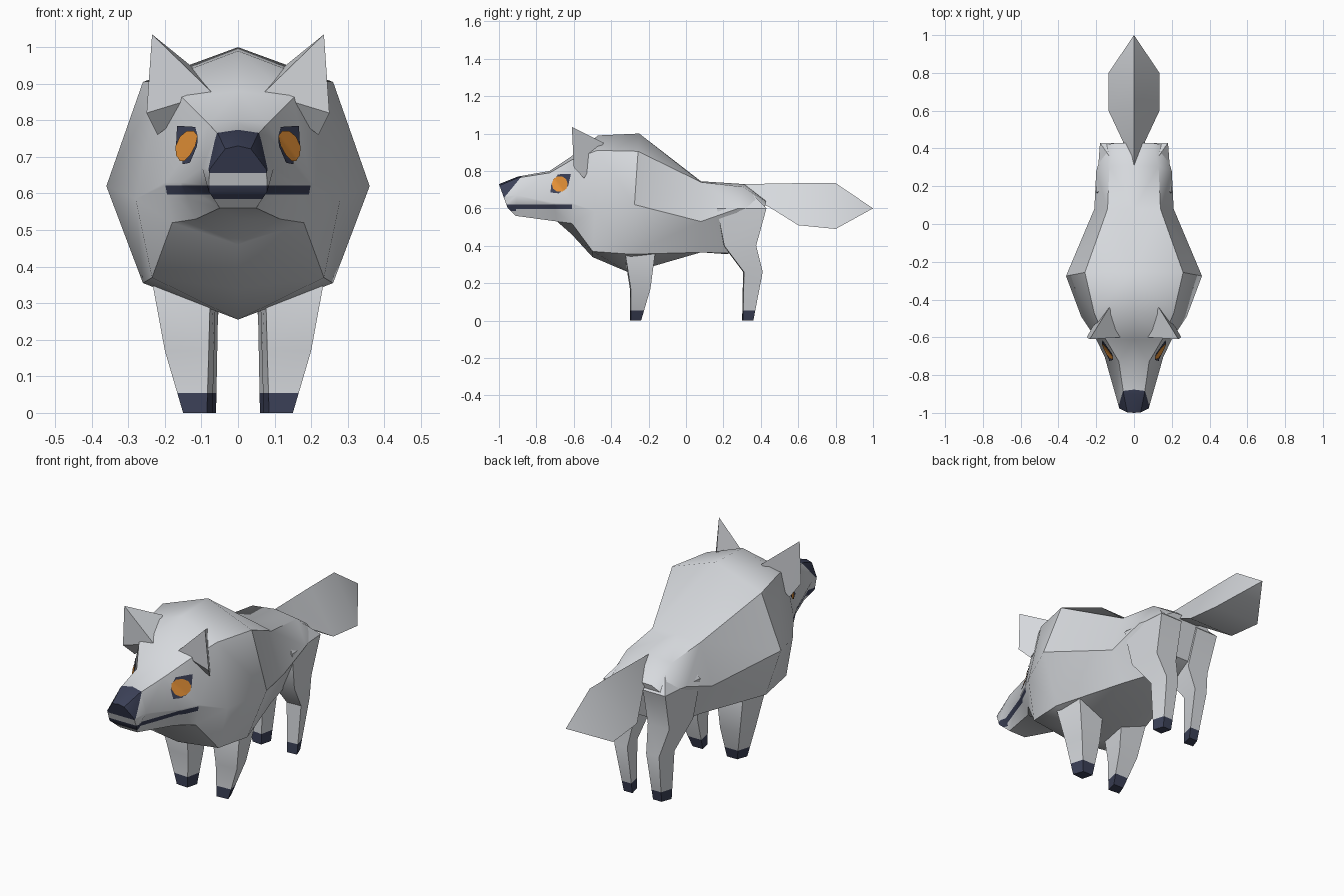
import bpy, bmesh, math
from mathutils import Vector
from mathutils.bvhtree import BVHTree

if "Cube" in bpy.data.objects:
    bpy.data.objects.remove(bpy.data.objects["Cube"])


def material(name, rgb):
    m = bpy.data.materials.new(name)
    m.diffuse_color = (*rgb, 1)
    m.use_nodes = True
    m.node_tree.nodes["Principled BSDF"].inputs["Base Color"].default_value = m.diffuse_color
    return m


FUR = material("light grey fur", (0.68, 0.70, 0.73))
DARK = material("dark navy", (0.045, 0.053, 0.098))
AMBER = material("amber", (0.83, 0.30, 0.04))


def finish(bm, name, mats, angle=35):
    bmesh.ops.recalc_face_normals(bm, faces=bm.faces)
    me = bpy.data.meshes.new(name)
    bm.to_mesh(me)
    ob = bpy.data.objects.new(name, me)
    bpy.context.collection.objects.link(ob)
    for m in mats:
        me.materials.append(m)
    bpy.ops.object.select_all(action='DESELECT')
    ob.select_set(True)
    bpy.context.view_layer.objects.active = ob
    bpy.ops.object.shade_smooth_by_angle(angle=math.radians(angle))
    return ob


def loft(rings):
    """Skin equal-length closed rings and cap both ends."""
    bm = bmesh.new()
    vs = [[bm.verts.new(p) for p in r] for r in rings]
    n = len(rings[0])
    for a, b in zip(vs, vs[1:]):
        for i in range(n):
            j = (i + 1) % n
            bm.faces.new((a[i], a[j], b[j], b[i]))
    bm.faces.new(vs[0])
    bm.faces.new(vs[-1][::-1])
    bmesh.ops.remove_doubles(bm, verts=bm.verts, dist=0.0005)
    return bm


def cut(bm, co, no, test):
    """Slice the faces that pass the test along a plane."""
    faces = [f for f in bm.faces if test(f.calc_center_median())]
    geom = set(faces)
    for f in faces:
        geom.update(f.edges)
        geom.update(f.verts)
    bmesh.ops.bisect_plane(bm, geom=list(geom), plane_co=co, plane_no=no, dist=0.0001)


def paint(bm, test, index=1):
    for f in bm.faces:
        if test(f.calc_center_median()):
            f.material_index = index


# Head and body: y at top, y at bottom, top z, then (x, z) upper, side, lower, bottom z
SECTIONS = [
    (-1.00, -0.955, 0.73, (0.035, 0.722), (0.078, 0.665), (0.08, 0.605), 0.605),
    (-0.90, -0.91, 0.77, (0.055, 0.763), (0.098, 0.67), (0.05, 0.56), 0.56),
    (-0.73, -0.69, 0.80, (0.08, 0.79), (0.155, 0.63), (0.115, 0.53), 0.53),
    (-0.61, -0.61, 0.88, (0.15, 0.86), (0.20, 0.63), (0.18, 0.52), 0.46),
    (-0.47, -0.50, 0.99, (0.21, 0.91), (0.28, 0.585), (0.235, 0.37), 0.34),
    (-0.25, -0.30, 1.00, (0.26, 0.905), (0.36, 0.62), (0.26, 0.355), 0.255),
    (0.08, 0.08, 0.745, (0.14, 0.74), (0.21, 0.53), (0.14, 0.365), 0.365),
    (0.31, 0.22, 0.73, (0.13, 0.715), (0.20, 0.60), (0.10, 0.36), 0.355),
    (0.43, 0.37, 0.64, (0.10, 0.635), (0.16, 0.60), (0.08, 0.43), 0.43),
]
rings = []
for yt, yb, zt, up, side, low, zb in SECTIONS:
    half = [(0, zt), up, side, low, (0, zb)]
    outline = half + [(-x, z) for x, z in half[3:0:-1]]
    rings.append([(x, yb + (yt - yb) * (z - zb) / (zt - zb), z) for x, z in outline])
body = loft(rings)
bmesh.ops.triangulate(body, faces=body.faces)
body_tree = BVHTree.FromBMesh(body)


def on_nose(c):
    return -0.11 * (c.y + 0.88) + 0.09 * (c.z - 0.77) > 0


# Nose and mouth are cut into the head faces
cut(body, (0, -0.88, 0.77), (0, -0.11, 0.09), lambda c: c.y < -0.75)
for z in (0.585, 0.597, 0.622):
    cut(body, (0, 0, z), (0, 0, 1), lambda c: c.y < -0.62)
paint(body, lambda c: c.y < -0.75 and on_nose(c))
paint(body, lambda c: c.y < -0.615 and (0.585 if c.y < -0.92 else 0.597) < c.z < 0.622)
finish(body, "head_and_body", [FUR, DARK])

# Tail, a triangular bar: y, half width, top z, bottom z
TAIL = [(0.30, 0.02, 0.73, 0.66), (0.44, 0.06, 0.732, 0.61), (0.60, 0.135, 0.735, 0.51),
        (0.80, 0.135, 0.735, 0.49), (1.00, 0.0001, 0.60, 0.60)]
finish(loft([[(0, y, t), (w, y, b), (-w, y, b)] for y, w, t, b in TAIL]), "tail", [FUR])

# Legs: z, inner x, outer x, front y, back y
FRONT = [(0, 0.07, 0.15, -0.30, -0.24), (0.17, 0.065, 0.20, -0.30, -0.19),
         (0.36, 0.06, 0.235, -0.33, -0.165), (0.46, 0.08, 0.22, -0.29, -0.20)]
REAR = [(0, 0.06, 0.13, 0.30, 0.36), (0.26, 0.055, 0.15, 0.305, 0.41),
        (0.40, 0.04, 0.185, 0.20, 0.375), (0.60, 0.05, 0.20, 0.16, 0.43),
        (0.70, 0.04, 0.13, 0.20, 0.33)]


def leg(name, sections, s):
    """Four-sided leg, narrower at the inner front and outer back."""
    bm = loft([[(s * x, y, z) for x, y in
                ((a + 0.015, f), (b, f + 0.005), (b - 0.02, k), (a, k))]
               for z, a, b, f, k in sections])
    cut(bm, (0, 0, 0.055), (0, 0, 1), lambda c: True)
    paint(bm, lambda c: c.z < 0.055)
    finish(bm, name, [FUR, DARK])


EAR = [(0.235, -0.61, 1.035), (0.07, -0.60, 0.875), (0.13, -0.44, 0.95),
       (0.22, -0.545, 0.76), (0.25, -0.60, 0.82)]


def ear(name, s):
    bm = bmesh.new()
    for x, y, z in EAR:
        bm.verts.new((s * x, y, z))
    bmesh.ops.convex_hull(bm, input=bm.verts)
    finish(bm, name, [FUR])


def plate(name, outline, lift, mat, s):
    """Thin patch projected sideways onto the head."""
    bm = bmesh.new()
    f = bm.faces.new([bm.verts.new((0, y, z)) for y, z in outline])
    bmesh.ops.poke(bm, faces=[f])
    bmesh.ops.subdivide_edges(bm, edges=bm.edges, cuts=3, use_grid_fill=True)
    for v in bm.verts:
        hit, normal, _, _ = body_tree.ray_cast(Vector((s, v.co.y, v.co.z)), Vector((-s, 0, 0)))
        if hit:
            v.co = hit + Vector((s * lift, 0, 0))
    ob = finish(bm, name, [mat])
    # face outward
    if ob.data.polygons[0].normal.x * s < 0:
        ob.data.flip_normals()


PATCH = [(-0.725, 0.685), (-0.68, 0.68), (-0.63, 0.72), (-0.615, 0.785),
         (-0.685, 0.782), (-0.72, 0.73)]
IRIS = [(-0.675 + 0.043 * math.cos(i * math.pi / 5), 0.73 + 0.043 * math.sin(i * math.pi / 5))
        for i in range(10)]

for s, label in ((1, "left"), (-1, "right")):
    leg("front_leg_" + label, FRONT, s)
    leg("rear_leg_" + label, REAR, s)
    ear("ear_" + label, s)
    plate("eye_rim_" + label, PATCH, 0.004, DARK, s)
    plate("eye_" + label, IRIS, 0.008, AMBER, s)
